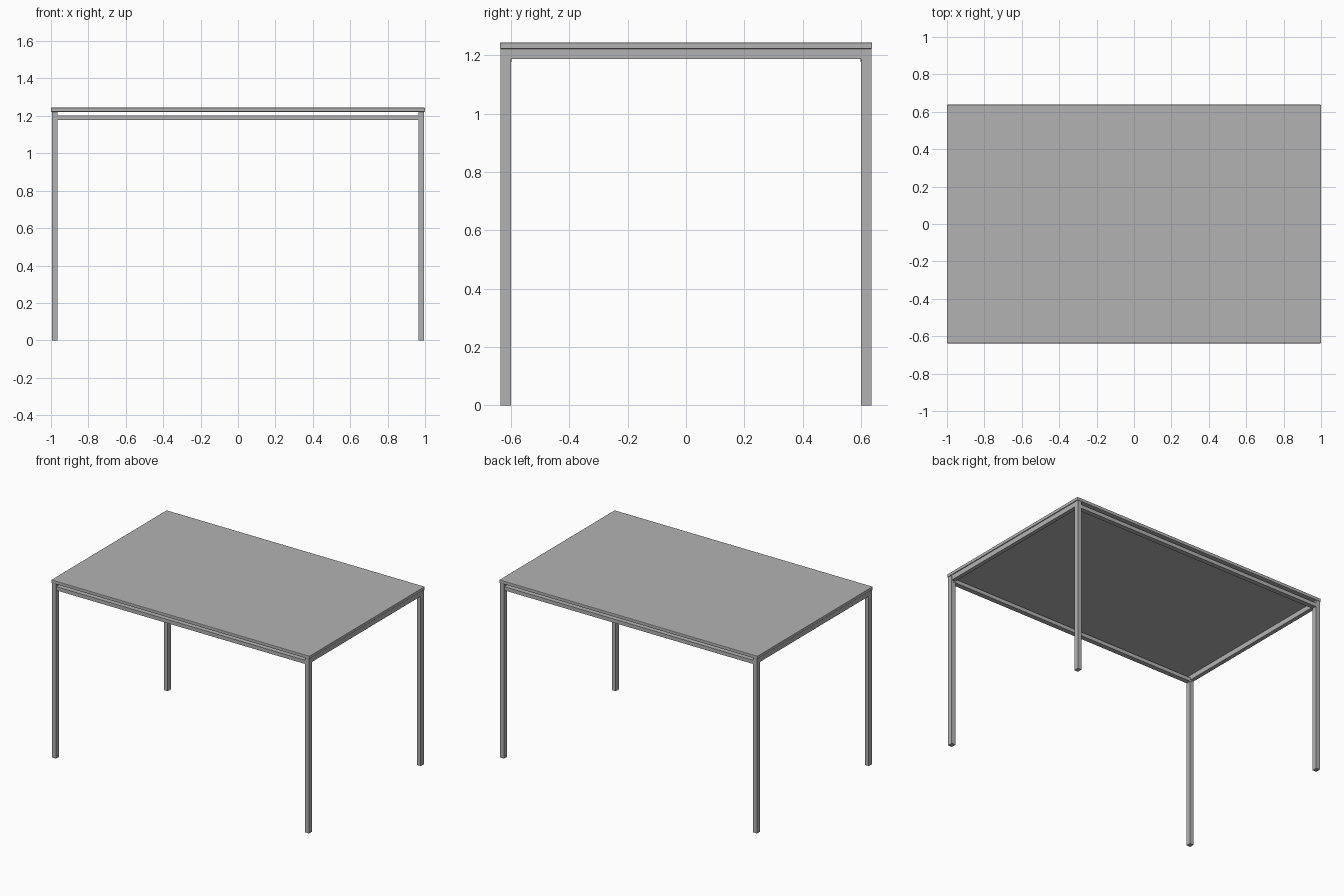
import bpy

if "Cube" in bpy.data.objects:
    bpy.data.objects.remove(bpy.data.objects["Cube"], do_unlink=True)

# One plain grey for the whole table
grey = bpy.data.materials.new("light_grey")
grey.use_nodes = True
colour = (0.45, 0.45, 0.45, 1)
grey.diffuse_color = colour
grey.node_tree.nodes["Principled BSDF"].inputs["Base Color"].default_value = colour

LEG_X, LEG_Y = 0.98, 0.618
TOP_Z, UNDER_Z = 1.244, 1.222


def box(name, centre, size, bevel=0):
    bpy.ops.mesh.primitive_cube_add(size=1, location=centre)
    ob = bpy.context.object
    ob.name = name
    ob.scale = size
    bpy.ops.object.transform_apply(location=False, rotation=False, scale=True)
    ob.data.materials.append(grey)
    if bevel:
        mod = ob.modifiers.new("edge", "BEVEL")
        mod.width = bevel
        mod.segments = 2
    return ob


# Table top with softened edges
box("table_top", (0, 0, (TOP_Z + UNDER_Z) / 2), (2, 1.276, TOP_Z - UNDER_Z), 0.003)

# Legs
for side, sx in (("right", -1), ("left", 1)):
    for end, sy in (("front", -1), ("back", 1)):
        box(f"{end}_{side}_leg", (sx * LEG_X, sy * LEG_Y, UNDER_Z / 2),
            (0.03, 0.035, UNDER_Z))

# Long rails sit a little below the top, leaving a gap
for end, sy in (("front", -1), ("back", 1)):
    box(f"{end}_rail", (0, sy * 0.615, 1.19), (LEG_X * 2, 0.034, 0.026))

# Short rails touch the underside of the top
for side, sx in (("right", -1), ("left", 1)):
    box(f"{side}_rail", (sx * LEG_X, 0, 1.205), (0.028, LEG_Y * 2, 0.034))
